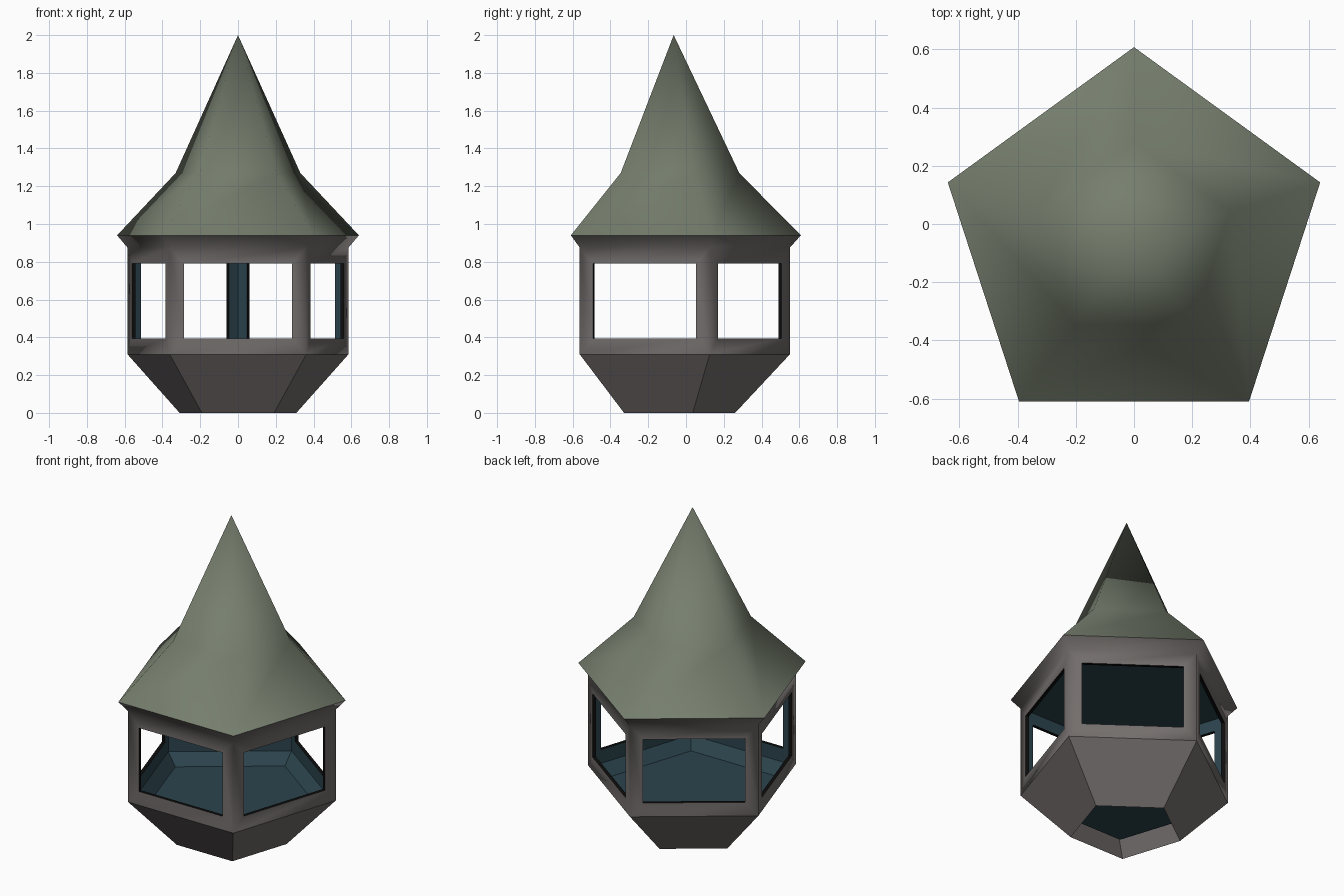
import bpy, bmesh, math
from mathutils import Vector

if "Cube" in bpy.data.objects:
    bpy.data.objects.remove(bpy.data.objects["Cube"])

CY = -0.065          # pentagon centre, so the bounding box is centred on y = 0


def material(name, rgb):
    m = bpy.data.materials.new(name)
    m.diffuse_color = (*rgb, 1)
    m.use_nodes = True
    m.node_tree.nodes["Principled BSDF"].inputs["Base Color"].default_value = m.diffuse_color
    return m


ROOF = material("moss_green", (0.18, 0.21, 0.155))
STONE = material("warm_grey", (0.17, 0.155, 0.15))
TEAL = material("dark_teal", (0.025, 0.058, 0.075))
BLACK = material("black", (0.004, 0.004, 0.004))


def point(k, r, z):
    a = math.radians(90 + 72 * k)
    return Vector((r * math.cos(a), CY + r * math.sin(a), z))


def finish(bm, name, mat, smooth=True):
    bmesh.ops.remove_doubles(bm, verts=bm.verts, dist=1e-4)
    me = bpy.data.meshes.new(name)
    bm.to_mesh(me)
    bm.free()
    me.materials.append(mat)
    me.polygons.foreach_set("use_smooth", [smooth] * len(me.polygons))
    ob = bpy.data.objects.new(name, me)
    bpy.context.collection.objects.link(ob)
    return ob


def poly(bm, pts):
    bm.faces.new([bm.verts.new(p) for p in pts])


def band(bm, r0, z0, r1, z1, flip=False):
    """Five-sided band between two rings; a zero radius gives a point."""
    for k in range(5):
        pts = [point(k, r0, z0), point(k + 1, r0, z0)]
        pts += [point(k, 0, z1)] if r1 == 0 else [point(k + 1, r1, z1), point(k, r1, z1)]
        poly(bm, pts[::-1] if flip else pts)


def window(k, r):
    """Corners of the opening in side k, pushed inward with the radius."""
    a, b = point(k, r, 0), point(k + 1, r, 0)
    mid, d = (a + b) / 2, (b - a).normalized() * 0.287
    up = Vector((0, 0, 1))
    return [mid - d + up * 0.395, mid + d + up * 0.395, mid + d + up * 0.79, mid - d + up * 0.79]


def pierced_wall(bm, r, z0, z1, flip=False):
    for k in range(5):
        o = [point(k, r, z0), point(k + 1, r, z0), point(k + 1, r, z1), point(k, r, z1)]
        w = window(k, r)
        for i in range(4):
            j = (i + 1) % 4
            q = [o[i], o[j], w[j], w[i]]
            poly(bm, q[::-1] if flip else q)


RW, RI = 0.615, 0.59   # outer and inner wall radius

# roof: flared skirt and steep spire
bm = bmesh.new()
band(bm, 0.673, 0.94, 0.347, 1.27)
band(bm, 0.347, 1.27, 0, 2.0)
finish(bm, "roof", ROOF)

# outer wall with window openings and the soffit under the eave
bm = bmesh.new()
pierced_wall(bm, RW, 0.31, 0.875)
band(bm, RW, 0.875, 0.673, 0.94)
finish(bm, "outer_wall", STONE)

# tapered open base
bm = bmesh.new()
band(bm, 0.325, 0, RW, 0.31)
finish(bm, "base", STONE, smooth=False)

# window reveals
bm = bmesh.new()
for k in range(5):
    a, b = window(k, RW), window(k, RI)
    for i in range(4):
        j = (i + 1) % 4
        poly(bm, [a[i], a[j], b[j], b[i]])
finish(bm, "window_frames", BLACK, smooth=False)

# interior lining: walls, sloped skirting, floor and ceiling
bm = bmesh.new()
pierced_wall(bm, RI, 0.31, 0.865, flip=True)
band(bm, 0.525, 0.24, RI, 0.31, flip=True)
poly(bm, [point(k, 0.525, 0.24) for k in range(5)])
poly(bm, [point(k, RI, 0.865) for k in range(5)][::-1])
finish(bm, "interior", TEAL, smooth=False)
